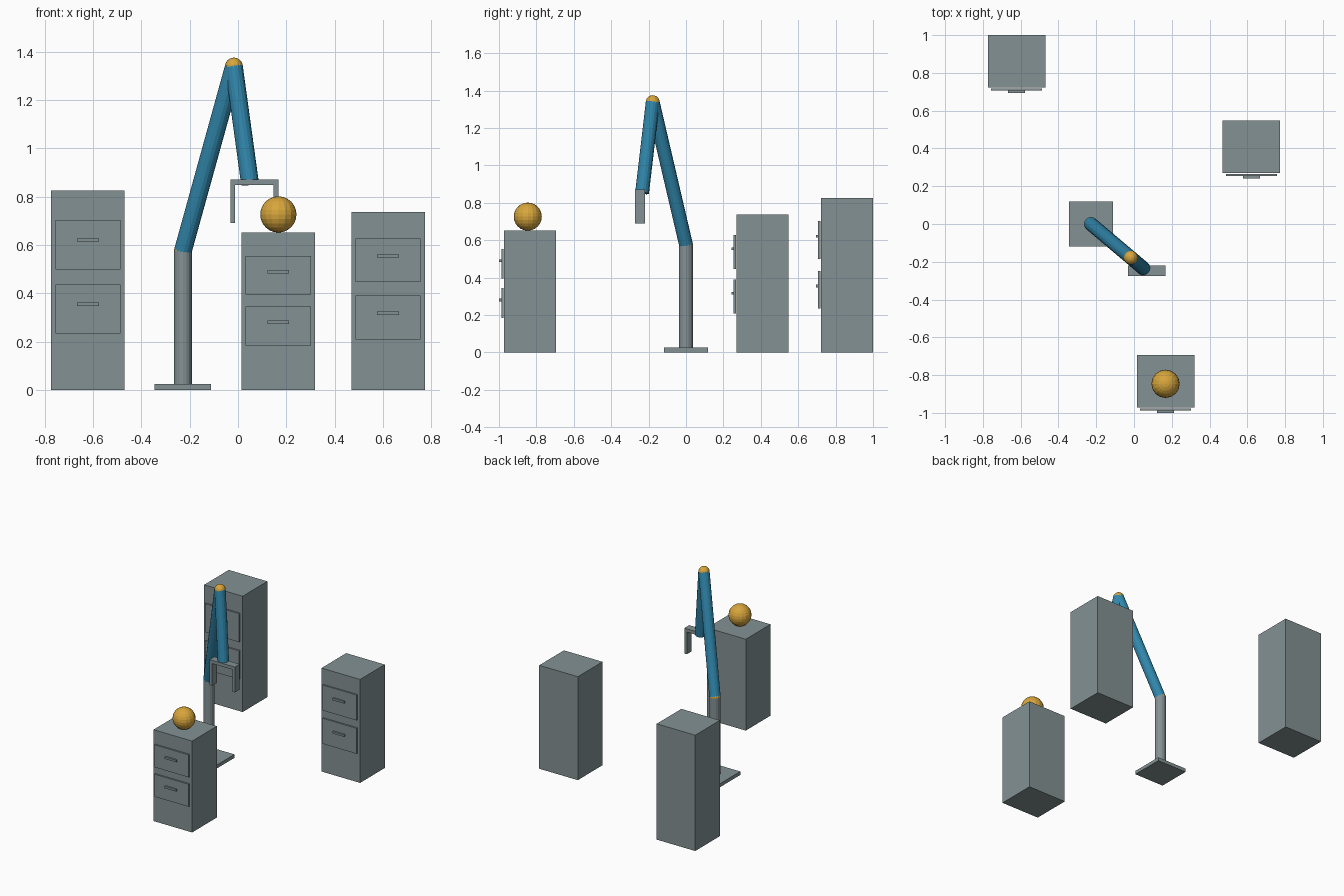
import bpy, bmesh
from mathutils import Vector, Matrix

if "Cube" in bpy.data.objects:
    bpy.data.objects.remove(bpy.data.objects["Cube"])


def material(name, rgb):
    m = bpy.data.materials.new(name)
    m.diffuse_color = (*rgb, 1)
    m.use_nodes = True
    m.node_tree.nodes["Principled BSDF"].inputs["Base Color"].default_value = m.diffuse_color
    return m


GREY = material("steel grey", (0.23, 0.285, 0.295))
BLUE = material("arm blue", (0.03, 0.24, 0.41))
GOLD = material("gold", (0.68, 0.38, 0.045))


def finish(name, bm, mat):
    me = bpy.data.meshes.new(name)
    bm.to_mesh(me)
    bm.free()
    me.materials.append(mat)
    ob = bpy.data.objects.new(name, me)
    bpy.context.collection.objects.link(ob)
    return ob


def box(name, x, y, z, mat=GREY):
    """Box from (min, max) ranges on each axis."""
    bm = bmesh.new()
    size = [b - a for a, b in (x, y, z)]
    mid = [(a + b) / 2 for a, b in (x, y, z)]
    bmesh.ops.create_cube(bm, size=1, matrix=Matrix.Translation(mid) @ Matrix.Diagonal((*size, 1)))
    return finish(name, bm, mat)


def tube(name, start, end, radius, mat):
    """Capped cylinder between two points."""
    a, b = Vector(start), Vector(end)
    turn = (b - a).to_track_quat('Z', 'Y').to_matrix().to_4x4()
    bm = bmesh.new()
    bmesh.ops.create_cone(bm, cap_ends=True, segments=16, radius1=radius, radius2=radius,
                          depth=(b - a).length, matrix=Matrix.Translation((a + b) / 2) @ turn)
    return finish(name, bm, mat)


def ball(name, centre, radius, mat):
    bm = bmesh.new()
    bmesh.ops.create_uvsphere(bm, u_segments=16, v_segments=12, radius=radius,
                              matrix=Matrix.Translation(centre))
    return finish(name, bm, mat)


# Filing cabinets: centre x, front y, height
for label, cx, front, h in (("left", -0.621, 0.722, 0.825),
                            ("right", 0.621, 0.27, 0.737),
                            ("front", 0.167, -0.972, 0.651)):
    box(label + "_cabinet", (cx - 0.152, cx + 0.152), (front, front + 0.278), (0, h))
    # Two drawers, each with a handle bar just above its middle
    for level, f in (("lower", 0.406), ("upper", 0.728)):
        zc, zh = f * h, (f + 0.024) * h
        box(f"{label}_{level}_drawer", (cx - 0.135, cx + 0.135),
            (front - 0.015, front - 0.004), (zc - 0.123 * h, zc + 0.123 * h))
        box(f"{label}_{level}_handle", (cx - 0.045, cx + 0.045),
            (front - 0.028, front - 0.015), (zh - 0.007, zh + 0.007))

# Ball resting on the front cabinet
ball("resting_ball", (0.167, -0.846, 0.726), 0.075, GOLD)

# Robot arm: base, column, two links and their joints
R = 0.037
shoulder = (-0.228, 0, 0.575)
elbow = (-0.017, -0.178, 1.338)
wrist = (0.05, -0.235, 0.852)
box("base_plate", (-0.345, -0.111), (-0.118, 0.118), (0, 0.025))
tube("column", (-0.228, 0, 0.025), shoulder, R, GREY)
tube("upper_arm", shoulder, elbow, R, BLUE)
tube("forearm", elbow, wrist, R, BLUE)
ball("shoulder_joint", shoulder, R, GOLD)
ball("elbow_joint", elbow, R, GOLD)

# Gripper: cross bar with two fingers
gy = (-0.274, -0.219)
box("gripper_bar", (-0.032, 0.167), gy, (0.848, 0.871))
for side, x in (("left", -0.032), ("right", 0.147)):
    box(side + "_finger", (x, x + 0.02), gy, (0.69, 0.848))
